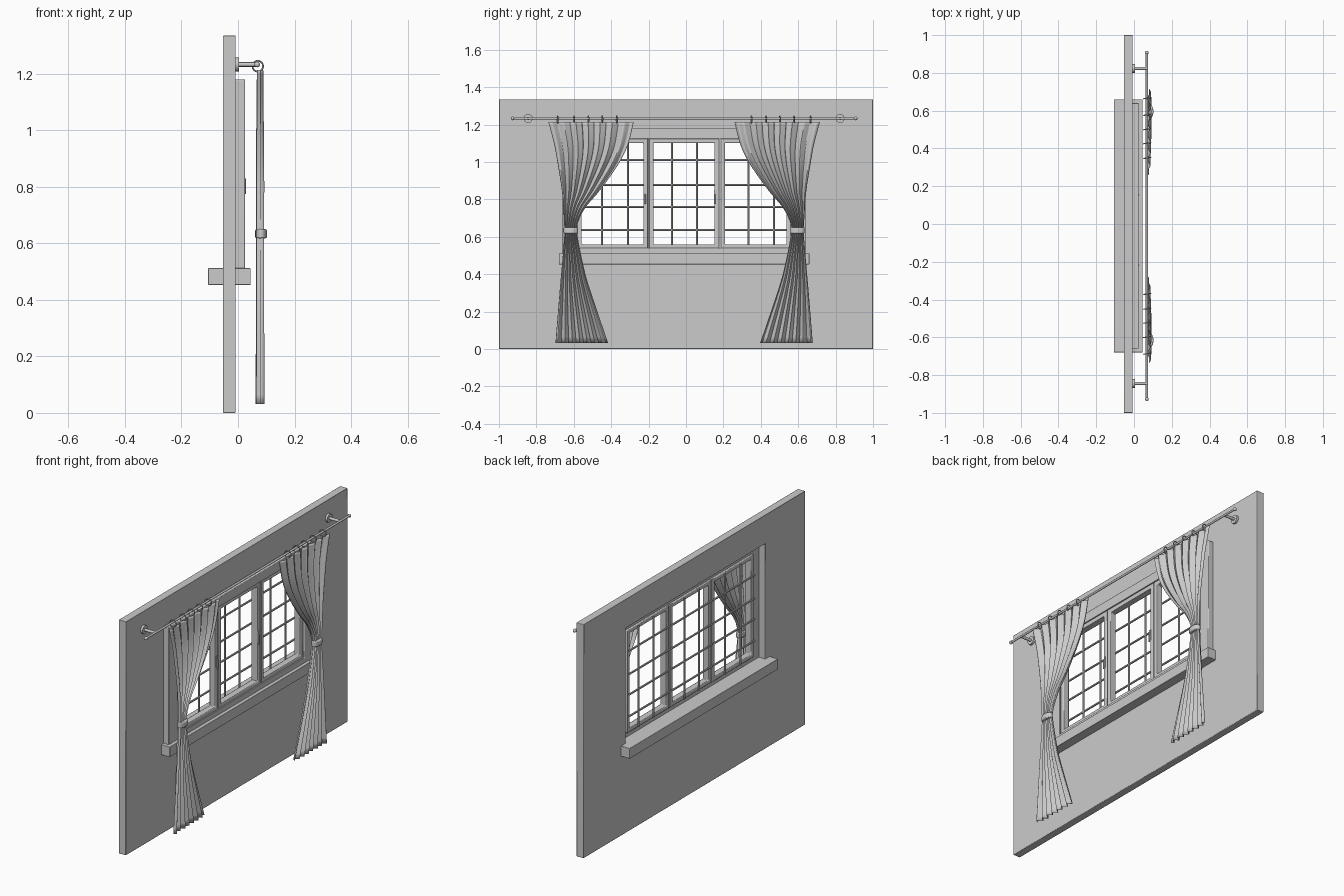
import bpy, bmesh, math
from mathutils import Vector

if "Cube" in bpy.data.objects:
    bpy.data.objects.remove(bpy.data.objects["Cube"])

C = -0.01  # y centre of the window and curtains


def finish(ob, bevel=0.0, smooth=True):
    if bevel:
        m = ob.modifiers.new("bevel", 'BEVEL')
        m.width, m.segments = bevel, 2
    if smooth:
        bpy.ops.object.select_all(action='DESELECT')
        ob.select_set(True)
        bpy.context.view_layer.objects.active = ob
        bpy.ops.object.shade_smooth_by_angle(angle=math.radians(40))
    return ob


def from_bmesh(name, bm):
    me = bpy.data.meshes.new(name)
    bmesh.ops.recalc_face_normals(bm, faces=bm.faces)
    bm.to_mesh(me)
    bm.free()
    ob = bpy.data.objects.new(name, me)
    bpy.context.collection.objects.link(ob)
    return ob


def box(name, x, y, z, bevel=0.0):
    bm = bmesh.new()
    bmesh.ops.create_cube(bm, size=1)
    for v in bm.verts:
        v.co = [r[0] + (c + 0.5) * (r[1] - r[0]) for c, r in zip(v.co, (x, y, z))]
    return finish(from_bmesh(name, bm), bevel)


def rod(name, a, b, r, sides=16):
    a, b = Vector(a), Vector(b)
    bpy.ops.mesh.primitive_cylinder_add(vertices=sides, radius=r, depth=(b - a).length, location=(a + b) / 2)
    ob = bpy.context.object
    ob.name = name
    ob.rotation_euler = (b - a).to_track_quat('Z', 'Y').to_euler()
    return finish(ob)


def frame(name, x, y, z, w, bevel=0.0):
    """Rectangular frame; w = widths of (sides, bottom, top)."""
    s, lo, hi = w
    outer = [(y[0], z[0]), (y[1], z[0]), (y[1], z[1]), (y[0], z[1])]
    inner = [(y[0] + s, z[0] + lo), (y[1] - s, z[0] + lo), (y[1] - s, z[1] - hi), (y[0] + s, z[1] - hi)]
    bm = bmesh.new()
    rings = [[bm.verts.new((px, *p)) for p in loop]
             for px, loop in ((x[0], outer), (x[1], outer), (x[1], inner), (x[0], inner))]
    for i in range(4):
        a, b = rings[i], rings[(i + 1) % 4]
        for j in range(4):
            k = (j + 1) % 4
            bm.faces.new((a[j], a[k], b[k], b[j]))
    return finish(from_bmesh(name, bm), bevel)


# Wall with window opening
frame("wall", (-0.053, -0.008), (-1, 1), (0, 1.335), (0.37, 0.5, 0.165), 0.003)
for v in bpy.data.objects["wall"].data.vertices:
    if abs(v.co.y) < 0.9:
        v.co.y += C

# Window casing and sill
frame("window_casing", (-0.012, 0.025), (C - 0.65, C + 0.65), (0.505, 1.18), (0.075, 0.035, 0.055), 0.003)
box("window_sill", (-0.106, 0.045), (C - 0.67, C + 0.67), (0.453, 0.512), 0.002)

# Three sashes with lattice bars and handles
for i, (lo, hi, bars) in enumerate((
        (-0.572, -0.194, (-0.44, -0.30)),
        (-0.188, 0.188, (-0.066, 0.068)),
        (0.194, 0.572, (0.345, 0.48)))):
    lo, hi = lo + C, hi + C
    frame(f"sash_{i}", (-0.022, 0.018), (lo, hi), (0.538, 1.126), (0.024, 0.022, 0.024), 0.004)
    for y in bars:
        rod(f"lattice_upright_{i}", (-0.03, y + C, 0.545), (-0.03, y + C, 1.12), 0.0055, 8)
    for z in (0.636, 0.76, 0.877, 1.01):
        rod(f"lattice_crossbar_{i}", (-0.03, lo + 0.006, z), (-0.03, hi - 0.006, z), 0.0055, 8)
for y in (-0.21, 0.165):
    box("mullion", (-0.022, 0.012), (y - 0.012 + C + 0.01, y + 0.012 + C + 0.01), (0.538, 1.126))
for y in (-0.218, 0.154):
    box("handle_plate", (0.016, 0.021), (y - 0.005, y + 0.005), (0.785, 0.85), 0.001)
    rod("handle_lever", (0.024, y, 0.775), (0.024, y, 0.83), 0.004, 10)

# Curtain rod, finials, wall brackets
RX, RZ = 0.068, 1.233
rod("curtain_rod", (RX, -0.93, RZ), (RX, 0.905, RZ), 0.006)
for s in (-1, 1):
    bpy.ops.mesh.primitive_uv_sphere_add(segments=16, ring_count=10, radius=0.01,
                                         location=(RX, C + s * 0.917, RZ))
    bpy.context.object.name = "rod_finial"
    finish(bpy.context.object)
    y = C + s * 0.834
    rod("bracket_plate", (-0.008, y, RZ), (0.004, y, RZ), 0.024, 24)
    rod("bracket_arm", (0, y, RZ), (RX, y, RZ), 0.008)

# Curtain outline rows: height, outer edge, inner edge, fold depth
ROWS = [(1.214, -0.725, -0.270, 0.009), (1.09, -0.693, -0.302, 0.010),
        (0.984, -0.674, -0.355, 0.011), (0.85, -0.653, -0.450, 0.012),
        (0.754, -0.645, -0.530, 0.012), (0.663, -0.640, -0.572, 0.011),
        (0.60, -0.640, -0.570, 0.011), (0.44, -0.653, -0.538, 0.012),
        (0.315, -0.664, -0.503, 0.012), (0.032, -0.687, -0.407, 0.013)]
FOLDS, COLS, STEPS = 7, 112, 6


def spline(i, t):
    p = [ROWS[min(max(i + k, 0), len(ROWS) - 1)] for k in (-1, 0, 1, 2)]
    return [0.5 * (2 * b + (c - a) * t + (2 * a - 5 * b + 4 * c - d) * t * t
                   + (3 * b - a - 3 * c + d) * t ** 3) for a, b, c, d in zip(*p)]


def curtain(name, side):
    bm = bmesh.new()
    samples = [spline(i, k / STEPS) for i in range(len(ROWS) - 1) for k in range(STEPS)] + [ROWS[-1]]
    grid = []
    for z, outer, inner, amp in samples:
        row = []
        for j in range(COLS + 1):
            s = j / COLS
            a = 2 * math.pi * FOLDS * s
            # folds lean slightly sideways like hanging cloth
            u = outer + (inner - outer) * (s + 0.012 * math.sin(2 * a) * math.sin(math.pi * s))
            x = 0.078 + amp * (math.sin(a) + 0.15 * math.sin(a * 0.43 + 1))
            row.append(bm.verts.new((x, C - side * u, z)))
        grid.append(row)
    for r0, r1 in zip(grid, grid[1:]):
        for j in range(COLS):
            bm.faces.new((r0[j], r0[j + 1], r1[j + 1], r1[j]))
    ob = from_bmesh(name, bm)
    m = ob.modifiers.new("cloth", 'SOLIDIFY')
    m.thickness, m.offset = 0.002, 0
    finish(ob)


for side, label in ((-1, "left"), (1, "right")):
    curtain(f"{label}_curtain", side)
    # Tie-back band
    bpy.ops.mesh.primitive_cylinder_add(vertices=32, radius=1, depth=0.032,
                                        location=(0.082, C + side * 0.606, 0.634))
    tie = bpy.context.object
    tie.name = f"{label}_tie_back"
    for v in tie.data.vertices:
        v.co.x *= 0.021
        v.co.y *= 0.038
    finish(tie, 0.005)
    # Curtain rings
    for u in (0.676, 0.588, 0.512, 0.438, 0.36):
        bpy.ops.mesh.primitive_torus_add(major_segments=24, minor_segments=8, major_radius=0.019,
                                         minor_radius=0.003, location=(0.07, C + side * u, 1.227),
                                         rotation=(math.pi / 2, 0, 0.15))
        bpy.context.object.name = f"{label}_curtain_ring"
        finish(bpy.context.object)
